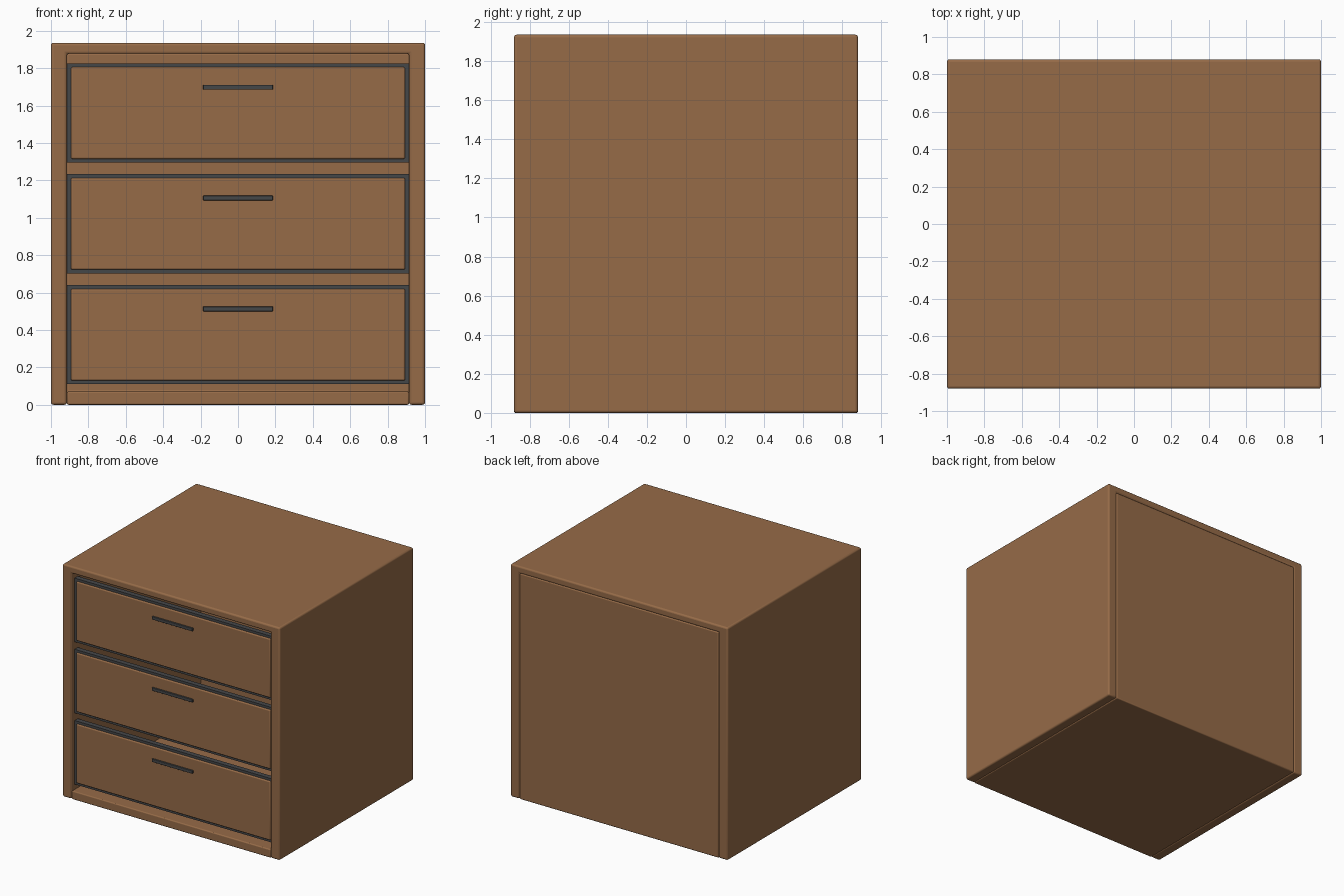
import bpy, bmesh

if "Cube" in bpy.data.objects:
    bpy.data.objects.remove(bpy.data.objects["Cube"])


def material(name, rgb):
    m = bpy.data.materials.new(name)
    m.diffuse_color = (*rgb, 1)
    m.use_nodes = True
    m.node_tree.nodes["Principled BSDF"].inputs["Base Color"].default_value = m.diffuse_color
    return m


WOOD = material("brown wood", (0.305, 0.147, 0.064))
METAL = material("dark grey metal", (0.060, 0.063, 0.066))


def finish(name, bm, mat, bevel):
    """Turn a bmesh into an object with rounded edges."""
    bmesh.ops.recalc_face_normals(bm, faces=bm.faces[:])
    me = bpy.data.meshes.new(name)
    bm.to_mesh(me)
    bm.free()
    me.materials.append(mat)
    ob = bpy.data.objects.new(name, me)
    bpy.context.collection.objects.link(ob)
    if bevel:
        mod = ob.modifiers.new("rounded edges", 'BEVEL')
        mod.width = bevel
        mod.segments = 3
        mod.limit_method = 'ANGLE'
    bpy.ops.object.select_all(action='DESELECT')
    ob.select_set(True)
    bpy.context.view_layer.objects.active = ob
    bpy.ops.object.shade_smooth_by_angle(angle=0.6)
    return ob


def extrude(name, points, direction, mat, bevel=0.0):
    """Extrude a flat outline along a direction."""
    bm = bmesh.new()
    face = bm.faces.new([bm.verts.new(p) for p in points])
    geom = bmesh.ops.extrude_face_region(bm, geom=[face])["geom"]
    verts = [g for g in geom if isinstance(g, bmesh.types.BMVert)]
    bmesh.ops.translate(bm, vec=direction, verts=verts)
    return finish(name, bm, mat, bevel)


def box(name, x, y, z, mat, bevel=0.0):
    """Box centred on x = 0 with half width x, and y and z ranges."""
    pts = [(-x, y[0], z[0]), (x, y[0], z[0]), (x, y[0], z[1]), (-x, y[0], z[1])]
    return extrude(name, pts, (0, y[1] - y[0], 0), mat, bevel)


W, D, H = 1.0, 0.88, 1.935      # half width, half depth, height
IN, TOP = 0.915, 1.877          # inside half width, underside of the top

# Sides and top as one arch-shaped shell
arch = [(-W, 0), (-W, H), (W, H), (W, 0), (IN, 0), (IN, TOP), (-IN, TOP), (-IN, 0)]
extrude("cabinet_shell", [(x, -D, z) for x, z in arch], (0, 2 * D, 0), WOOD, 0.013)

# Floor and back as one L-shaped piece
ell = [(-D, 0), (D, 0), (D, TOP), (0.815, TOP), (0.815, 0.07), (-D, 0.07)]
extrude("floor_and_back", [(-IN, y, z) for y, z in ell], (2 * IN, 0, 0), WOOD, 0.008)

# Three drawer fronts, each a dark surround, a wooden panel and a bar handle
for i, z in enumerate((0.11, 0.703, 1.295), 1):
    top = z + 0.53
    box(f"drawer_surround_{i}", IN - 0.001, (-0.842, -0.80), (z, top), METAL)
    box(f"drawer_panel_{i}", 0.893, (-0.855, -0.83), (z + 0.02, top - 0.02), WOOD, 0.008)
    box(f"drawer_handle_{i}", 0.187, (-0.868, -0.85), (top - 0.14, top - 0.115), METAL, 0.003)
